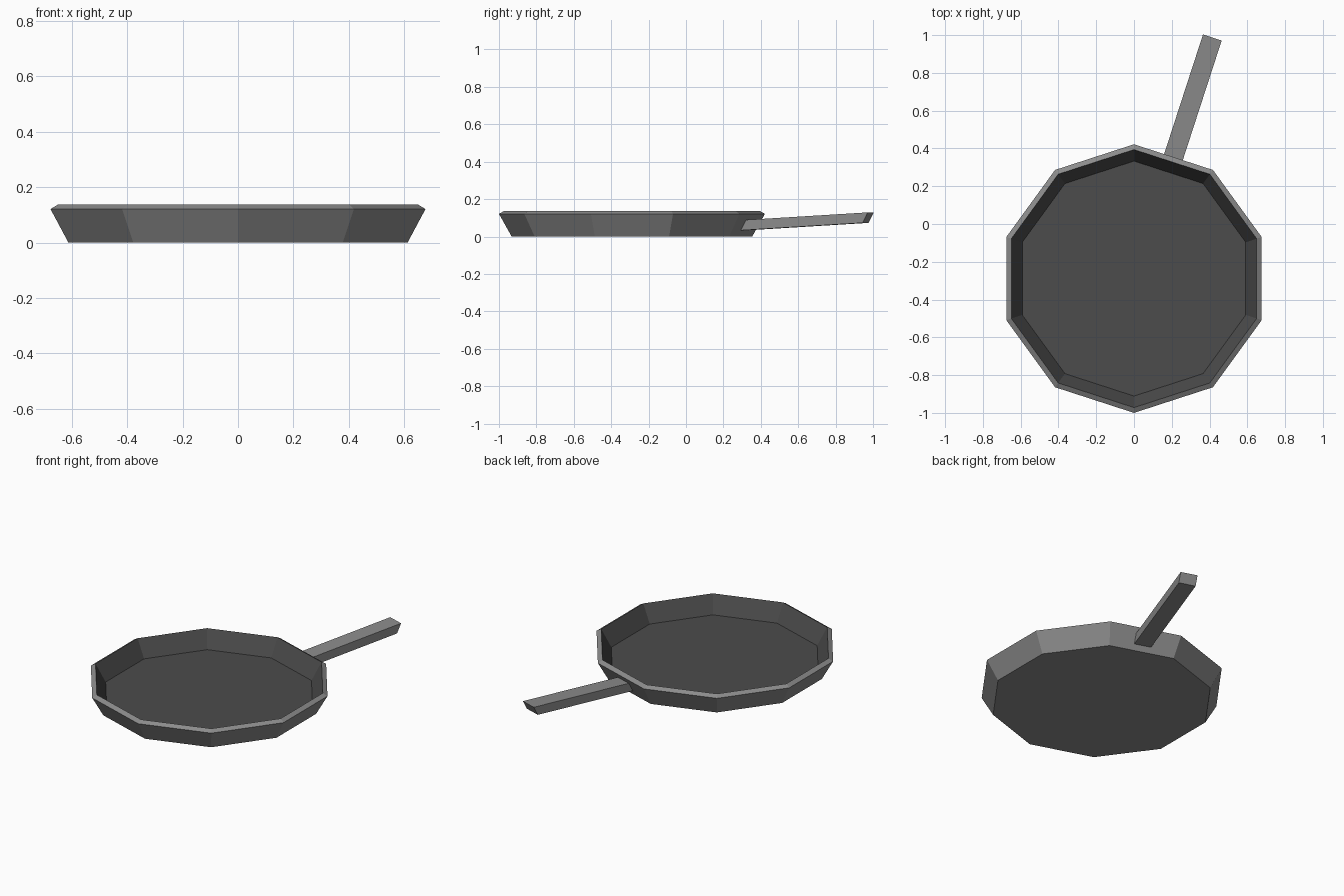
import bpy, bmesh
from math import sin, cos, pi
from mathutils import Matrix

old = bpy.data.objects.get("Cube")
if old:
    bpy.data.objects.remove(old, do_unlink=True)

SIDES = 10
CENTRE_Y = -0.289


def material(name, value):
    m = bpy.data.materials.new(name)
    m.use_nodes = True
    colour = (value, value, value, 1)
    m.diffuse_color = colour
    m.node_tree.nodes["Principled BSDF"].inputs["Base Color"].default_value = colour
    return m


def finish(name, bm, mats):
    mesh = bpy.data.meshes.new(name)
    bm.to_mesh(mesh)
    bm.free()
    for m in mats:
        mesh.materials.append(m)
    obj = bpy.data.objects.new(name, mesh)
    obj.location.y = CENTRE_Y
    bpy.context.collection.objects.link(obj)
    return obj


metal = material("grey metal", 0.26)
coating = material("dark coating", 0.072)

# Pan: faceted rings from outer base, over the rim, down to the inner floor
profile = [(0.643, 0), (0.711, 0.121), (0.683, 0.137), (0.622, 0.029)]
bm = bmesh.new()
rings = []
for r, z in profile:
    angles = [pi / 2 + 2 * pi * i / SIDES for i in range(SIDES)]
    rings.append([bm.verts.new((r * cos(a), r * sin(a), z)) for a in angles])
for level, (low, high) in enumerate(zip(rings, rings[1:])):
    for i in range(SIDES):
        j = (i + 1) % SIDES
        face = bm.faces.new((low[i], low[j], high[j], high[i]))
        face.material_index = 1 if level == 2 else 0
bm.faces.new(rings[0][::-1])
bm.faces.new(rings[-1]).material_index = 1
finish("pan", bm, [metal, coating])

# Handle: slanted side profile extruded across its width, set square to a facet
side = [(0.628, 0.033), (1.313, 0.073), (1.342, 0.129), (0.658, 0.089)]
half_width = 0.052
bm = bmesh.new()
face = bm.faces.new([bm.verts.new((-half_width, y, z)) for y, z in side])
extruded = bmesh.ops.extrude_face_region(bm, geom=[face])["geom"]
moved = [v for v in extruded if isinstance(v, bmesh.types.BMVert)]
bmesh.ops.translate(bm, verts=moved, vec=(2 * half_width, 0, 0))
bmesh.ops.rotate(bm, verts=bm.verts, matrix=Matrix.Rotation(-pi / SIDES, 3, "Z"))
bmesh.ops.recalc_face_normals(bm, faces=bm.faces)
finish("handle", bm, [metal])
